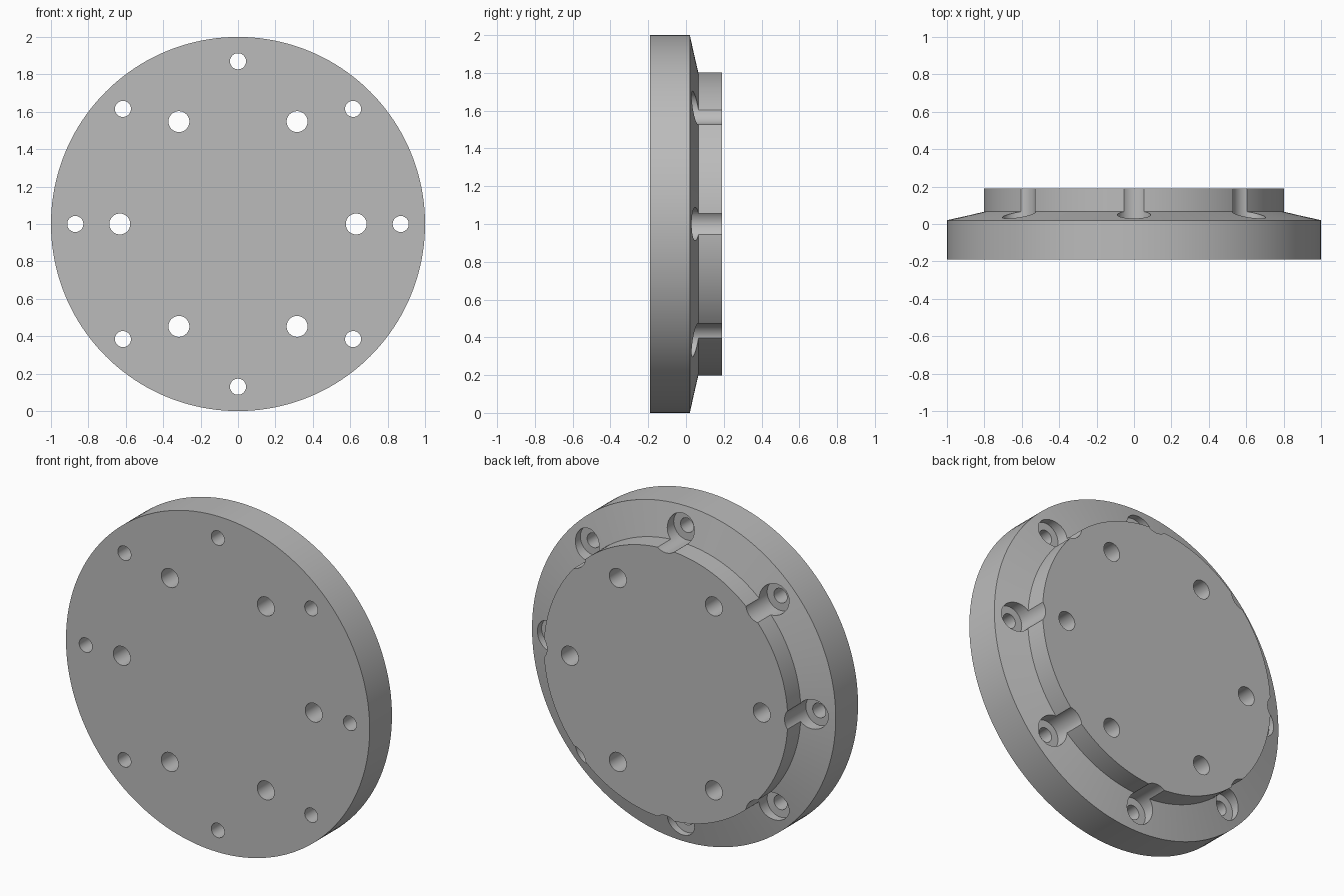
import bpy, bmesh, math
from mathutils import Matrix, Vector

cube = bpy.data.objects.get("Cube")
if cube:
    bpy.data.objects.remove(cube, do_unlink=True)

metal = bpy.data.materials.new("grey metal")
metal.use_nodes = True
colour = (0.5, 0.5, 0.5, 1)
metal.diffuse_color = colour
metal.node_tree.nodes["Principled BSDF"].inputs["Base Color"].default_value = colour

CENTRE_Z = 1.0


def add_lathe(bm, profile, x, z, segments):
    """Closed solid turned about the y axis through (x, z)."""
    rings = []
    for radius, y in profile:
        ring = []
        for i in range(segments):
            a = math.tau * i / segments
            ring.append(bm.verts.new((x + radius * math.cos(a), y, z + radius * math.sin(a))))
        rings.append(ring)
    for low, high in zip(rings, rings[1:]):
        for i in range(segments):
            j = (i + 1) % segments
            bm.faces.new((low[i], high[i], high[j], low[j]))
    bm.faces.new(rings[0])
    bm.faces.new(rings[-1][::-1])


def finish(name, bm):
    bmesh.ops.recalc_face_normals(bm, faces=bm.faces)
    mesh = bpy.data.meshes.new(name)
    bm.to_mesh(mesh)
    bm.free()
    mesh.materials.append(metal)
    obj = bpy.data.objects.new(name, mesh)
    bpy.context.collection.objects.link(obj)
    return obj


def hole_circle(name, count, pitch_radius, profile):
    """Cutter with equally spaced turned plugs."""
    bm = bmesh.new()
    for i in range(count):
        a = math.tau * i / count
        add_lathe(bm, profile, pitch_radius * math.cos(a),
                  CENTRE_Z + pitch_radius * math.sin(a), 40)
    cutter = finish(name, bm)
    cutter.hide_render = True
    return cutter


# Flange: thick rim, shallow conical shoulder, raised boss
bm = bmesh.new()
add_lathe(bm, [(1, -0.19), (1, 0.02), (0.803, 0.066), (0.803, 0.19)], 0, CENTRE_Z, 160)
flange = finish("flange", bm)

# Outer counterbored screw holes and inner plain bolt holes
cutters = [
    hole_circle("screw_hole_cutter", 8, 0.87,
                [(0.043, -0.3), (0.043, -0.01), (0.088, -0.01), (0.088, 0.3)]),
    hole_circle("bolt_hole_cutter", 6, 0.632, [(0.056, -0.3), (0.056, 0.3)]),
]

bpy.ops.object.select_all(action='DESELECT')
bpy.context.view_layer.objects.active = flange
flange.select_set(True)
for cutter in cutters:
    mod = flange.modifiers.new(cutter.name, 'BOOLEAN')
    mod.operation = 'DIFFERENCE'
    mod.solver = 'EXACT'
    mod.object = cutter
    bpy.ops.object.modifier_apply(modifier=mod.name)
    bpy.data.objects.remove(cutter, do_unlink=True)

bpy.ops.object.shade_smooth_by_angle(angle=math.radians(30))
